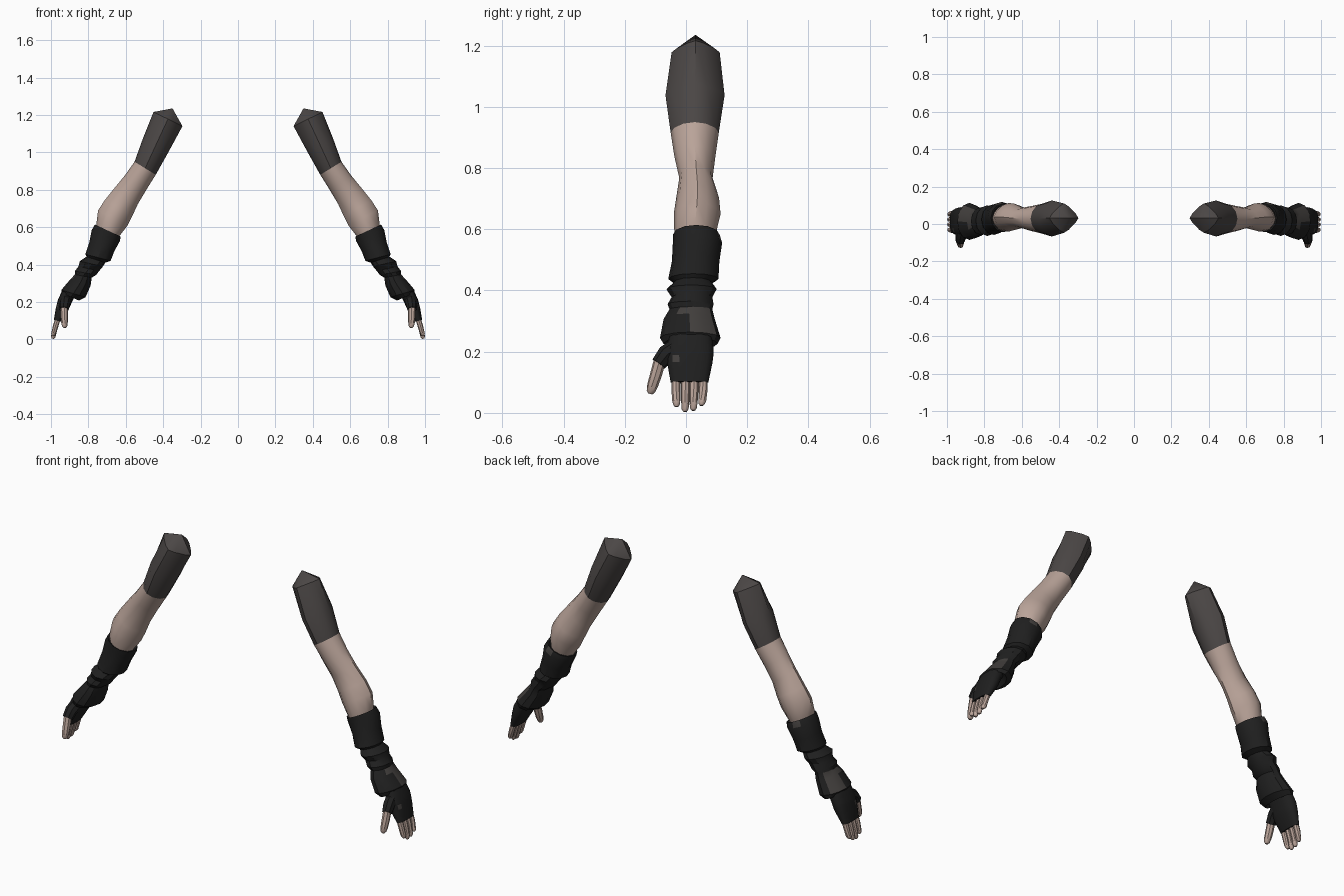
import bpy, bmesh, math
from mathutils import Vector

if "Cube" in bpy.data.objects:
    bpy.data.objects.remove(bpy.data.objects["Cube"])


def material(name, rgb):
    m = bpy.data.materials.new(name)
    m.diffuse_color = (*rgb, 1)
    m.use_nodes = True
    m.node_tree.nodes["Principled BSDF"].inputs["Base Color"].default_value = m.diffuse_color
    return m


SKIN = material("skin", (0.49, 0.37, 0.32))
SLEEVE = material("charcoal sleeve", (0.070, 0.062, 0.060))
GLOVE = material("black cloth", (0.014, 0.014, 0.014))
PATCH = material("grey patch", (0.055, 0.050, 0.047))


def arm_ring(inner, outer, y0, y1, power=1.0, sides=12):
    """Slanted oval given by its inner and outer (x, z) points and its y range.
    A power above 1 sharpens it to a diamond, below 1 squares it."""
    a = Vector((inner[0], 0, inner[1]))
    b = Vector((outer[0], 0, outer[1]))
    mid, half = (a + b) / 2, (b - a) / 2
    mid.y = (y0 + y1) / 2
    pts = []
    for k in range(sides):
        t = 2 * math.pi * k / sides
        c, s = math.cos(t), math.sin(t)
        c = math.copysign(abs(c) ** power, c)
        s = math.copysign(abs(s) ** power, s)
        pts.append(mid + half * c + Vector((0, s * (y1 - y0) / 2, 0)))
    return pts


def tube_rings(path, sides):
    """Round rings (centre, radius) lying across a path."""
    rings = []
    for i, (p, r) in enumerate(path):
        ahead = Vector(path[min(i + 1, len(path) - 1)][0])
        back = Vector(path[max(i - 1, 0)][0])
        q = (ahead - back).to_track_quat('Z', 'Y')
        rings.append([Vector(p) + q @ Vector((r * math.cos(2 * math.pi * k / sides),
                                              r * math.sin(2 * math.pi * k / sides), 0))
                      for k in range(sides)])
    return rings


def loft(name, rings, mats, rule=None, start=False, end=False, apex=None, angle=40):
    """Skin the rings, colour faces by rule(ring, side), mirror to the other arm."""
    bm = bmesh.new()
    vs = [[bm.verts.new(p) for p in ring] for ring in rings]
    n = len(vs[0])
    for i in range(len(vs) - 1):
        for k in range(n):
            j = (k + 1) % n
            f = bm.faces.new((vs[i][k], vs[i][j], vs[i + 1][j], vs[i + 1][k]))
            if rule:
                f.material_index = rule(i, k)
    if apex:
        tip = bm.verts.new(apex)
        for k in range(n):
            bm.faces.new((vs[0][k], vs[0][(k + 1) % n], tip))
    if start:
        bm.faces.new(vs[0])
    if end:
        bm.faces.new(vs[-1])
    bmesh.ops.recalc_face_normals(bm, faces=bm.faces)
    me = bpy.data.meshes.new(name)
    bm.to_mesh(me)
    bm.free()
    for m in mats:
        me.materials.append(m)
    ob = bpy.data.objects.new(name, me)
    bpy.context.collection.objects.link(ob)
    ob.modifiers.new("other_arm", 'MIRROR').use_clip = False
    bpy.ops.object.select_all(action='DESELECT')
    ob.select_set(True)
    bpy.context.view_layer.objects.active = ob
    bpy.ops.object.shade_smooth_by_angle(angle=math.radians(angle))
    return ob


# upper sleeve with pointed, diamond-shaped shoulder end
sleeve_edge = arm_ring((.44, .88), (.553, .95), -.05, .107, 1.1)
loft("upper_sleeve", [
    arm_ring((.297, 1.14), (.452, 1.216), -.047, .11, 1.6),
    arm_ring((.37, 1.005), (.51, 1.07), -.067, .126, 1.2),
    sleeve_edge], [SLEEVE], apex=(.35, .031, 1.235))

# bare arm, running into the glove cuff
loft("bare_arm", [
    sleeve_edge,
    arm_ring((.49, .80), (.606, .875), -.038, .096, 1.1),
    arm_ring((.535, .725), (.66, .81), -.022, .087, 1.1),
    arm_ring((.565, .66), (.712, .745), -.032, .108, 1.25),
    arm_ring((.59, .61), (.748, .69), -.04, .113, 1.25),
    arm_ring((.632, .555), (.757, .62), -.038, .098, 1.1),
    arm_ring((.655, .51), (.75, .56), -.03, .085)], [SKIN], end=True)


# gathered glove sleeve with folds, grey patch on its outer side
def glove_rule(i, k):
    upper = i == 9 and k in (11, 0, 1)
    lower = i == 10 and k in (0, 1)
    cuff = i == 1 and k == 2
    return int(upper or lower or cuff)


loft("glove_sleeve", [
    arm_ring((.642, .55), (.757, .607), -.033, .098),
    arm_ring((.627, .55), (.765, .614), -.043, .11),
    arm_ring((.632, .525), (.782, .585), -.043, .118),
    arm_ring((.662, .47), (.795, .52), -.046, .109),
    arm_ring((.681, .42), (.816, .455), -.058, .106),
    arm_ring((.71, .41), (.81, .442), -.04, .085),
    arm_ring((.722, .39), (.846, .418), -.064, .10),
    arm_ring((.742, .366), (.853, .39), -.047, .086),
    arm_ring((.758, .345), (.872, .365), -.06, .09),
    arm_ring((.782, .33), (.872, .347), -.054, .086),
    arm_ring((.788, .288), (.893, .325), -.073, .094),
    arm_ring((.815, .226), (.945, .264), -.085, .113),
    arm_ring((.85, .208), (.938, .245), -.074, .104),
    arm_ring((.868, .235), (.93, .255), -.05, .08)],
    [GLOVE, PATCH], glove_rule, angle=32)

# fingerless hand with a small patch on its back
loft("glove_hand", [
    arm_ring((.86, .25), (.935, .27), -.055, .085, .8, 16),
    arm_ring((.888, .2), (.962, .215), -.064, .09, .8, 16),
    arm_ring((.897, .178), (.968, .19), -.063, .089, .8, 16),
    arm_ring((.908, .156), (.974, .167), -.061, .086, .8, 16),
    arm_ring((.947, .096), (.985, .103), -.05, .073, .8, 16)],
    [GLOVE, PATCH], lambda i, k: int(i == 2 and k == 14), end=True)

# four fingers
tips = [(-.033, -.031, .02), (-.002, -.003, .004), (.026, .024, .008), (.056, .051, .024)]
for n, (y0, y1, z) in enumerate(tips):
    loft(f"finger_{n + 1}", tube_rings([
        ((.96, y0, .12), .0145), ((.974, y0, .075), .0145),
        ((.983, (y0 + y1) / 2, .04), .0135),
        ((.988, y1, z + .008), .0115), ((.99, y1, z), .006)], 8),
        [SKIN], end=True)

# thumb and its glove stub
loft("thumb_glove", tube_rings([
    ((.918, -.03, .215), .03), ((.926, -.065, .192), .03),
    ((.93, -.089, .16), .0255)], 8), [GLOVE], start=True, end=True)
loft("thumb", tube_rings([
    ((.93, -.085, .172), .02), ((.929, -.098, .125), .0195),
    ((.928, -.109, .09), .018), ((.927, -.115, .07), .014),
    ((.927, -.117, .062), .007)], 8), [SKIN], end=True)
